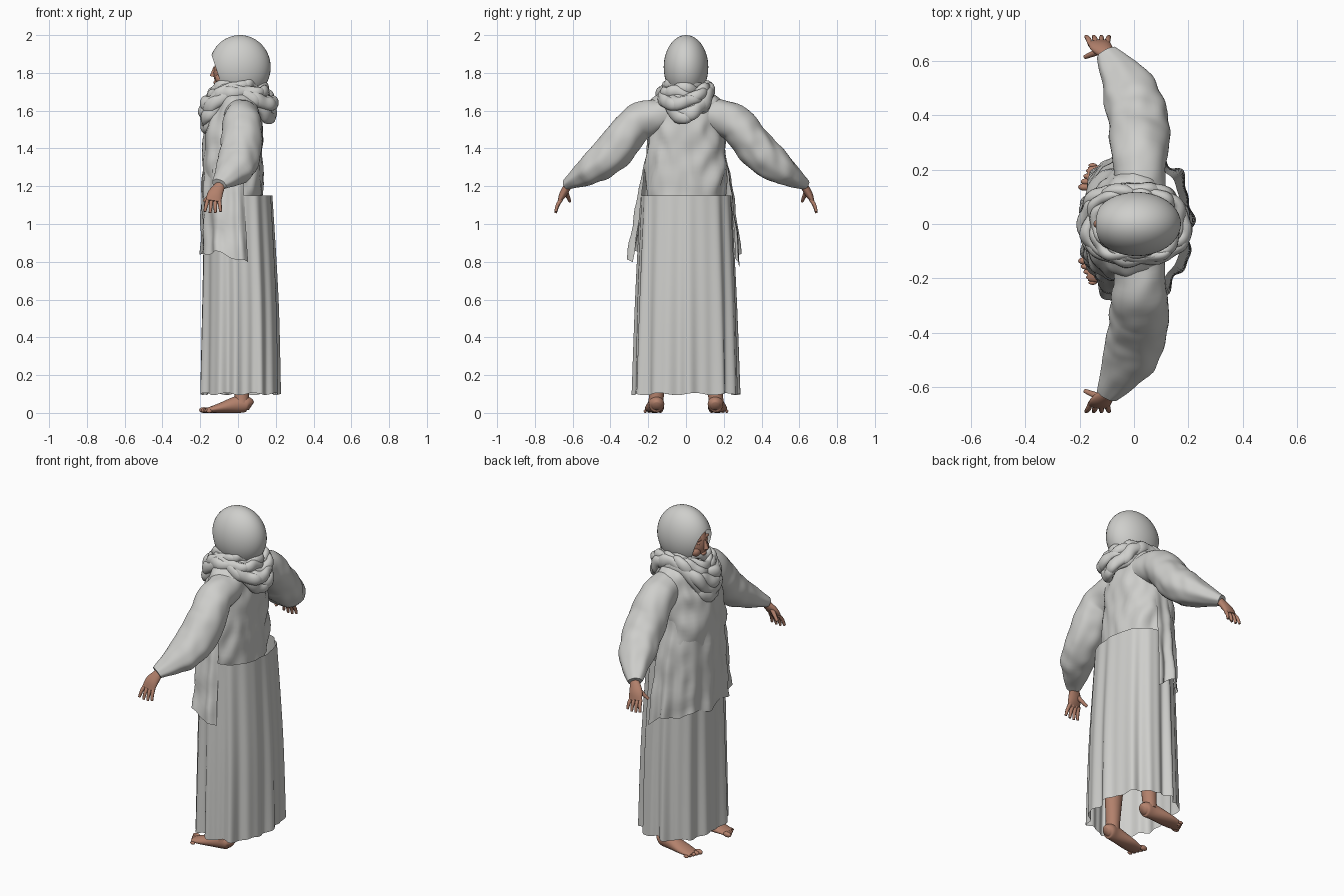
import bpy, bmesh, math
from math import sin, cos, pi
from mathutils import Vector, noise

if "Cube" in bpy.data.objects:
    bpy.data.objects.remove(bpy.data.objects["Cube"])


def material(name, rgb):
    m = bpy.data.materials.new(name)
    m.use_nodes = True
    m.diffuse_color = (*rgb, 1)
    m.node_tree.nodes["Principled BSDF"].inputs["Base Color"].default_value = (*rgb, 1)
    return m


CLOTH = material("pale grey cloth", (0.62, 0.62, 0.6))
SKIN = material("warm brown skin", (0.45, 0.22, 0.15))


def finish(name, bm, mat, angle=60):
    bmesh.ops.recalc_face_normals(bm, faces=bm.faces)
    mesh = bpy.data.meshes.new(name)
    bm.to_mesh(mesh)
    bm.free()
    mesh.materials.append(mat)
    ob = bpy.data.objects.new(name, mesh)
    bpy.context.collection.objects.link(ob)
    bpy.ops.object.select_all(action="DESELECT")
    ob.select_set(True)
    bpy.context.view_layer.objects.active = ob
    bpy.ops.object.shade_smooth_by_angle(angle=math.radians(angle))
    return ob


def resample(rows, steps):
    """Catmull-Rom interpolation of equal-length rows."""
    out = []
    last = len(rows) - 1
    for i in range(last):
        before, start, end, after = rows[max(0, i - 1)], rows[i], rows[i + 1], rows[min(last, i + 2)]
        for s in range(steps):
            t = s / steps
            out.append([b + t / 2 * (c - a + t * (2*a - 5*b + 4*c - d + t * (3*(b - c) + d - a)))
                        for a, b, c, d in zip(before, start, end, after)])
    return out + [list(rows[-1])]


def loft(name, rows, mat, sides=24, steps=5, axis=(1, 0, 0), flat=False, power=2, warp=None,
         crumple=0, closed=False, arc=None, cap=True):
    """Skin rings along rows of (x, y, z, radius u, radius v)."""
    rows = rows if closed else resample(rows, steps)
    centres = [Vector(row[:3]) for row in rows]
    count = len(rows)
    start, sweep = arc or (0, 2 * pi)
    bm = bmesh.new()
    rings = []
    for i, row in enumerate(rows):
        before = centres[i - 1] if closed else centres[max(i - 1, 0)]
        after = centres[(i + 1) % count] if closed else centres[min(i + 1, count - 1)]
        tangent = Vector((0, 0, 1)) if flat else (after - before).normalized()
        u = Vector(axis)
        u = (u - tangent * u.dot(tangent)).normalized()
        v = tangent.cross(u)
        ring = []
        for j in range(sides + 1 if arc else sides):
            th = start + sweep * j / sides
            round_off = (abs(cos(th)) ** power + abs(sin(th)) ** power) ** (-1 / power)
            offset = (u * row[3] * cos(th) + v * row[4] * sin(th)) * round_off
            lift = 0
            if warp:
                scale, lift = warp(i / (count - 1), th)
                offset *= scale
            if crumple:
                spot = centres[i] + offset
                offset *= 1 + crumple * noise.noise(Vector((spot.x * 16, spot.y * 16, spot.z * 9)))
            ring.append(bm.verts.new(centres[i] + offset + Vector((0, 0, lift))))
        rings.append(ring)
    for i in range(count if closed else count - 1):
        a, b = rings[i], rings[(i + 1) % count]
        for j in range(sides):
            k = (j + 1) % len(a)
            bm.faces.new((a[j], a[k], b[k], b[j]))
    if cap and not closed and not arc:
        bm.faces.new(rings[0])
        bm.faces.new(rings[-1])
    return finish(name, bm, mat)


def mirrored(rows, side):
    return [(x, side * y, *rest) for x, y, *rest in rows]


def ball(name, centre, size, mat, cut=None):
    bm = bmesh.new()
    bmesh.ops.create_uvsphere(bm, u_segments=40, v_segments=28, radius=1)
    for vert in bm.verts:
        vert.co = Vector(centre) + vert.co * Vector(size)
    if cut:
        bmesh.ops.bisect_plane(bm, geom=bm.verts[:] + bm.edges[:] + bm.faces[:],
                               plane_co=cut[0], plane_no=cut[1], clear_outer=True)
    return finish(name, bm, mat)


# Skirt: vertical folds that deepen towards the hem
def skirt_folds(t, th):
    depth = 1 - 0.7 * t
    return (1 + depth * (0.045 * sin(11 * th + 0.6) + 0.03 * sin(18 * th + 1) - 0.03),
            (1 - t) * 0.006 * sin(9 * th))


loft("skirt", [(0.01, 0, 0.1, 0.21, 0.28), (0.01, 0, 0.6, 0.2, 0.265), (0, 0, 1.15, 0.18, 0.24)],
     CLOTH, sides=180, steps=9, flat=True, power=2.3, warp=skirt_folds, cap=False)

# Blouse body, tucked into the skirt at the back
loft("blouse", [(-0.02, 0, 1.1, 0.15, 0.2), (-0.03, 0, 1.3, 0.16, 0.22), (-0.02, 0, 1.5, 0.15, 0.2),
                (0, 0, 1.62, 0.12, 0.2), (0, 0, 1.68, 0.1, 0.16), (0, 0, 1.72, 0.08, 0.09)],
     CLOTH, sides=80, steps=8, flat=True, power=2.3, crumple=0.1)


# Front tail of the blouse, hanging loose over the skirt with long side points
def tail_folds(t, th):
    side = abs(th - pi) / 1.8
    return (1 + t * (0.04 * sin(11 * th) + 0.025 * sin(17 * th + 2)),
            t * (0.03 - 0.065 * side ** 4 + 0.012 * sin(8 * th)))


loft("blouse_tail", [(-0.02, 0, 1.46, 0.15, 0.2), (-0.01, 0, 1.2, 0.18, 0.24),
                     (0.01, -0.01, 0.82, 0.2, 0.29)],
     CLOTH, sides=110, steps=10, flat=True, power=2.3, arc=(pi - 1.8, 3.6), warp=tail_folds, crumple=0.05)

# Scarf: wound strands, each wider and drooping further than the last
STRANDS = 8
for i in range(STRANDS):
    f = i / (STRANDS - 1)
    reach = 0.11 + 0.07 * sin(f * 2.3)
    width = 0.095 + 0.03 * sin(f * 2.3)
    path = []
    for j in range(120):
        th = 2 * pi * j / 120
        c = cos(th)
        wave = 1 + 0.06 * sin(4 * th + 2 * i) + 0.03 * sin(9 * th + i)
        droop = f * (0.18 if c < 0 else 0.11) * c * c
        z = 1.73 - 0.045 * f - droop + 0.012 * sin(5 * th + 1.7 * i)
        r = (0.023 + 0.01 * f) * (1 + 0.18 * sin(4 * th + 2.3 * i))
        path.append((reach * wave * c, width * wave * sin(th) * (1 + c * c / 4), z, r * 1.1, r * 0.8))
    loft("scarf_strand", path, CLOTH, sides=16, axis=(0, 0, 1), closed=True, crumple=0.3)

# Head, face and close-fitting hood
ball("head", (-0.01, 0, 1.8), (0.12, 0.09, 0.12), SKIN)
ball("chin", (-0.09, 0, 1.73), (0.03, 0.03, 0.02), SKIN)
ball("lips", (-0.12, 0, 1.75), (0.01, 0.02, 0.01), SKIN)
loft("nose", [(-0.12, 0, 1.83, 0.01, 0.01), (-0.135, 0, 1.78, 0.015, 0.015)], SKIN)
for s in (1, -1):
    ball("brow", (-0.11, s * 0.03, 1.84), (0.01, 0.03, 0.01), SKIN)
    ball("eyelid", (-0.11, s * 0.03, 1.82), (0.01, 0.02, 0.01), SKIN)
    ball("cheek", (-0.09, s * 0.04, 1.77), (0.03, 0.03, 0.03), SKIN)
loft("neck", [(0, 0, 1.6, 0.06, 0.06), (0, 0, 1.77, 0.06, 0.06)], SKIN)
ball("hood", (0.01, 0, 1.83), (0.163, 0.118, 0.17), CLOTH, cut=((-0.137, 0, 1.885), (-3, 0, -1)))

for s, side in ((1, "right"), (-1, "left")):
    # Sleeve, full at the elbow and gathered at the wrist
    sleeve = [(0.02, 0.1, 1.58, 0.09, 0.09), (0.02, 0.25, 1.54, 0.1, 0.1), (0.02, 0.33, 1.45, 0.11, 0.1),
              (0.01, 0.41, 1.36, 0.11, 0.1), (-0.02, 0.5, 1.29, 0.1, 0.08), (-0.1, 0.63, 1.21, 0.04, 0.03)]
    loft(side + "_sleeve", mirrored(sleeve, s), CLOTH, sides=48, steps=9, crumple=0.08,
         warp=lambda t, th: (1 + 0.02 * t * sin(7 * th) + 0.008 * sin(34 * t + 2 * th), 0))

    # Hand: palm, four fingers and a thumb
    palm = [(-0.09, 0.62, 1.21, 0.025, 0.02), (-0.12, 0.65, 1.16, 0.04, 0.02), (-0.13, 0.67, 1.12, 0.04, 0.01)]
    loft(side + "_palm", mirrored(palm, s), SKIN)
    for f in range(4):
        x, spread, length = -0.16 + 0.02 * f, 0.004 * f - 0.008, 0.07 - 0.007 * abs(f - 1.5)
        finger = [(x, 0.66, 1.13, 0.01, 0.01), (x + spread, 0.68, 1.13 - length / 2, 0.01, 0.01),
                  (x + 2 * spread, 0.69, 1.125 - length, 0.007, 0.007)]
        loft(side + "_finger", mirrored(finger, s), SKIN, sides=10)
    thumb = [(-0.12, 0.64, 1.18, 0.015, 0.015), (-0.18, 0.615, 1.12, 0.008, 0.008)]
    loft(side + "_thumb", mirrored(thumb, s), SKIN, sides=10)

    # Leg and bare foot, turned out a little
    leg = [(0.02, 0.16, 0.05, 0.04, 0.04), (0.02, 0.155, 0.12, 0.04, 0.04),
           (0.02, 0.14, 0.4, 0.06, 0.05), (0, 0.1, 1, 0.08, 0.08)]
    loft(side + "_leg", mirrored(leg, s), SKIN)
    foot = [(0.07, 0.155, 0.035, 0.02, 0.025), (0.05, 0.155, 0.045, 0.04, 0.04), (0, 0.16, 0.045, 0.04, 0.045),
            (-0.1, 0.167, 0.025, 0.05, 0.025), (-0.17, 0.17, 0.012, 0.04, 0.012)]
    loft(side + "_foot", mirrored(foot, s), SKIN, axis=(0, 1, 0))
    for i in range(5):
        r = 0.015 - 0.0015 * i
        ball(side + "_toe", (-0.18 + 0.007 * i, s * (0.136 + 0.02 * i), r), (1.7 * r, 0.9 * r, r), SKIN)
